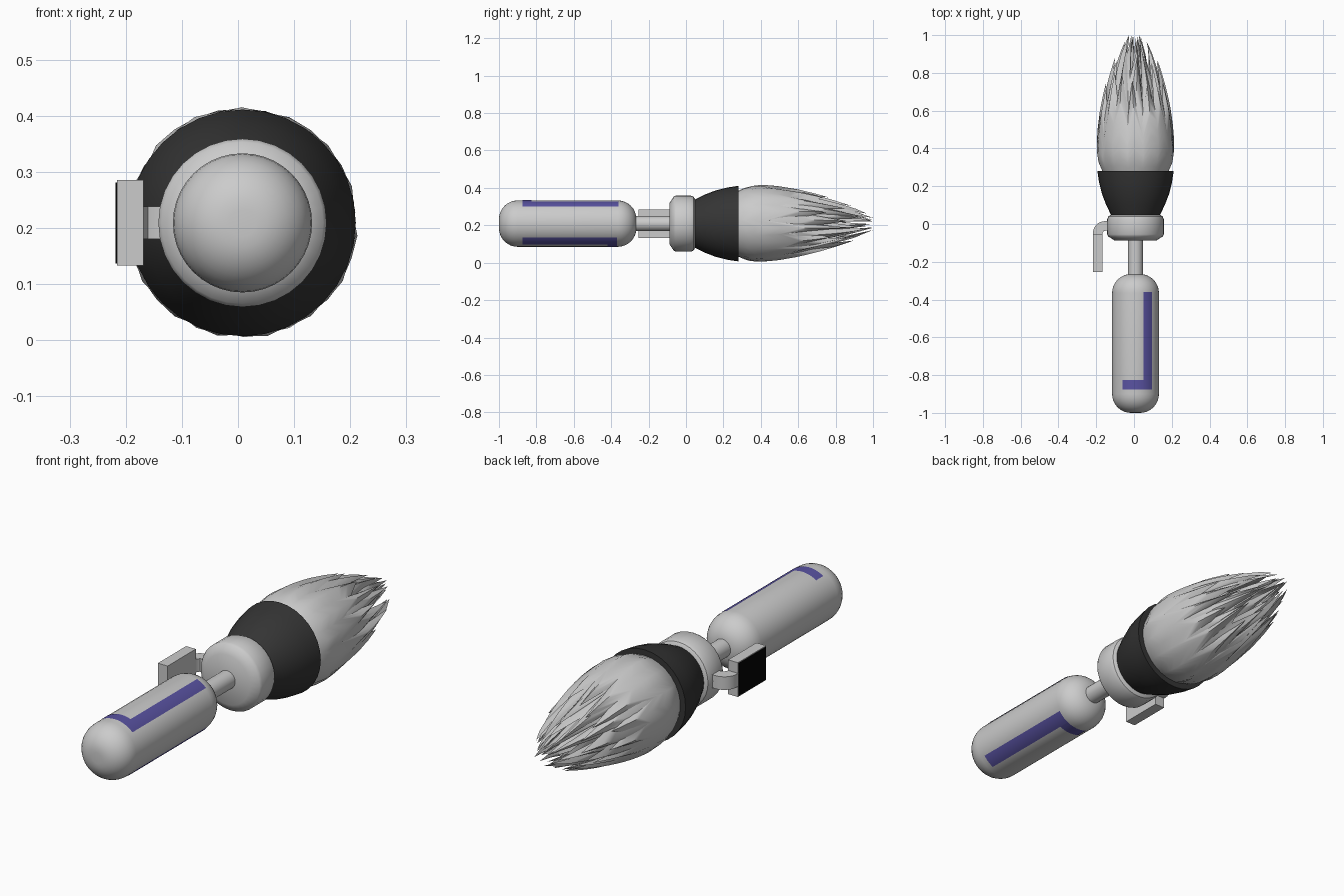
import bpy, bmesh, math, random
from mathutils import Vector

random.seed(4)
if "Cube" in bpy.data.objects:
    bpy.data.objects.remove(bpy.data.objects["Cube"], do_unlink=True)

AX, AZ = 0.008, 0.209   # long axis of the brush, running along y


def material(name, r, g, b):
    m = bpy.data.materials.new(name)
    m.use_nodes = True
    m.diffuse_color = (r, g, b, 1)
    m.node_tree.nodes["Principled BSDF"].inputs["Base Color"].default_value = (r, g, b, 1)
    return m


GREY = material("light grey", 0.6, 0.6, 0.6)
DARK = material("charcoal", 0.035, 0.035, 0.035)
PURPLE = material("purple", 0.1, 0.085, 0.36)
BLACK = material("black", 0.001, 0.001, 0.001)


def finish(name, bm, mat, smooth=None):
    me = bpy.data.meshes.new(name)
    bm.to_mesh(me)
    bm.free()
    ob = bpy.data.objects.new(name, me)
    bpy.context.collection.objects.link(ob)
    me.materials.append(mat)
    if smooth:
        bpy.ops.object.select_all(action="DESELECT")
        ob.select_set(True)
        bpy.context.view_layer.objects.active = ob
        bpy.ops.object.shade_smooth_by_angle(angle=math.radians(smooth))


def face_outward(bm):
    """Turn the faces of an open shell away from the long axis."""
    bm.normal_update()
    for f in bm.faces:
        c = f.calc_center_median()
        if f.normal.dot(c - Vector((AX, c.y, AZ))) < 0:
            f.normal_flip()


def polar(y, r, a, squash=1.0):
    """Point around the axis; angle 0 is up, a quarter turn is +x."""
    return Vector((AX + r * math.sin(a), y, AZ + r * math.cos(a) * squash))


def lathe(name, profile, mat, sides=32, smooth=35):
    bm = bmesh.new()
    rings = [[bm.verts.new(polar(y, r, math.tau * i / sides)) for i in range(sides)]
             for y, r in profile]
    for a, b in zip(rings, rings[1:]):
        for i in range(sides):
            j = (i + 1) % sides
            bm.faces.new((a[i], a[j], b[j], b[i]))
    bm.faces.new(rings[0])
    bm.faces.new(rings[-1])
    bmesh.ops.recalc_face_normals(bm, faces=bm.faces[:])
    finish(name, bm, mat, smooth)


def box(name, lo, hi, mat):
    bm = bmesh.new()
    bmesh.ops.create_cube(bm, size=1)
    for v in bm.verts:
        v.co = [l + (h - l) * (c + 0.5) for l, h, c in zip(lo, hi, v.co)]
    finish(name, bm, mat)


# Handle with rounded ends
R, ROUND = 0.124, 0.1
steps = [math.pi / 2 * k / 8 for k in range(9)]
back_end = [(-0.265 - ROUND * (1 - math.sin(t)), R - ROUND * (1 - math.cos(t))) for t in steps]
front_end = [(-1.265 - y, r) for y, r in reversed(back_end)]
lathe("handle", front_end + back_end, GREY, 40, 50)

# Neck, collar and cup
lathe("neck", [(-0.28, 0.04), (-0.07, 0.04)], GREY, 24)
lathe("collar", [(-0.088, 0.11), (-0.066, 0.144), (-0.055, 0.15), (0.025, 0.15),
                 (0.04, 0.144), (0.052, 0.125)], GREY)
lathe("cup", [(0.045, 0.128), (0.1, 0.155), (0.16, 0.178), (0.22, 0.193),
              (0.28, 0.202), (0.28, 0.17)], DARK)


# Painted hooked stripes on the handle
def stripe_patch(bm, y0, y1, a0, a1, n=8):
    a0, a1 = math.radians(a0), math.radians(a1)
    rows = [[bm.verts.new(polar(y, R + 0.0015, a0 + (a1 - a0) * i / n)) for i in range(n + 1)]
            for y in (y0, y1)]
    for i in range(n):
        bm.faces.new((rows[0][i], rows[0][i + 1], rows[1][i + 1], rows[1][i]))


def hooked_stripe(name, y0, y1, foot, a_far, a_in, a_out):
    bm = bmesh.new()
    stripe_patch(bm, y0, y1, a_in, a_out)
    stripe_patch(bm, foot, foot + 0.05, a_far, a_in)
    face_outward(bm)
    finish(name, bm, PURPLE, 40)


hooked_stripe("upper_stripe", -0.875, -0.36, -0.875, -33, 20, 44)
hooked_stripe("lower_stripe", -0.875, -0.37, -0.42, 202, 154, 126)

# Side bracket: bent arm, plate and dark panel on its outer side
outline = [(-0.12, 0.015), (-0.155, 0.015)]
outline += [(-0.155 - 0.062 * math.sin(t), -0.047 + 0.062 * math.cos(t)) for t in steps[1:]]
outline += [(-0.217, -0.07), (-0.168, -0.07), (-0.168, -0.05), (-0.16, -0.038),
            (-0.145, -0.034), (-0.12, -0.034)]
bm = bmesh.new()
base = bm.faces.new([bm.verts.new((x, y, 0.18)) for x, y in outline])
grown = bmesh.ops.extrude_face_region(bm, geom=[base], use_keep_orig=True)
for v in grown["geom"]:
    if isinstance(v, bmesh.types.BMVert):
        v.co.z = 0.238
bmesh.ops.recalc_face_normals(bm, faces=bm.faces[:])
finish("bracket_arm", bm, GREY, 35)
box("bracket_plate", (-0.216, -0.253, 0.133), (-0.168, -0.055, 0.285), GREY)
box("bracket_panel", (-0.218, -0.249, 0.137), (-0.214, -0.059, 0.281), BLACK)

# Bristles: nested shells with ragged pointed ends
SHAPE = [(0.27, 0.172), (0.33, 0.198), (0.4, 0.207), (0.5, 0.202), (0.6, 0.189),
         (0.7, 0.168), (0.8, 0.14), (0.9, 0.105), (1.0, 0.05)]


def bristle_radius(y):
    for (ya, ra), (yb, rb) in zip(SHAPE, SHAPE[1:]):
        if y <= yb:
            return ra + (rb - ra) * (y - ya) / (yb - ya)
    return SHAPE[-1][1]


def bristle_shell(name, teeth, scale, valley, tip, start=0.27, rows=12):
    bm = bmesh.new()
    cols = []
    for j in range(teeth * 2):
        is_tip = j % 2 == 0
        end = min(1.0, random.uniform(*(tip if is_tip else valley)))
        angle = math.tau * j / (teeth * 2)
        lean = random.uniform(-0.15, 0.15) if is_tip else random.uniform(-0.05, 0.05)
        col = []
        for k in range(rows + 1):
            t = k / rows
            y = start + (end - start) * t
            r = bristle_radius(y) * scale * (1 + (0.02 if is_tip else -0.13) * t ** 3)
            squash = 1 - 0.14 * max(0, y - 0.45) / 0.55
            col.append(bm.verts.new(polar(y, r, angle + lean * t * t, squash)))
        cols.append(col)
    for j, a in enumerate(cols):
        b = cols[(j + 1) % len(cols)]
        for k in range(rows):
            bm.faces.new((a[k], b[k], b[k + 1], a[k + 1]))
    face_outward(bm)
    finish(name, bm, GREY, 50)


bristle_shell("outer_bristles", 15, 1.0, (0.46, 0.66), (0.72, 0.9))
bristle_shell("middle_bristles", 13, 0.95, (0.6, 0.74), (0.84, 0.98))
bristle_shell("inner_bristles", 11, 0.82, (0.66, 0.8), (0.9, 1.04), 0.4)
bristle_shell("centre_bristles", 7, 0.5, (0.7, 0.8), (0.88, 1.04), 0.5)
lathe("bristle_core", [(0.3, 0.14), (0.55, 0.14), (0.66, 0.1), (0.72, 0.04)], GREY, 20)
